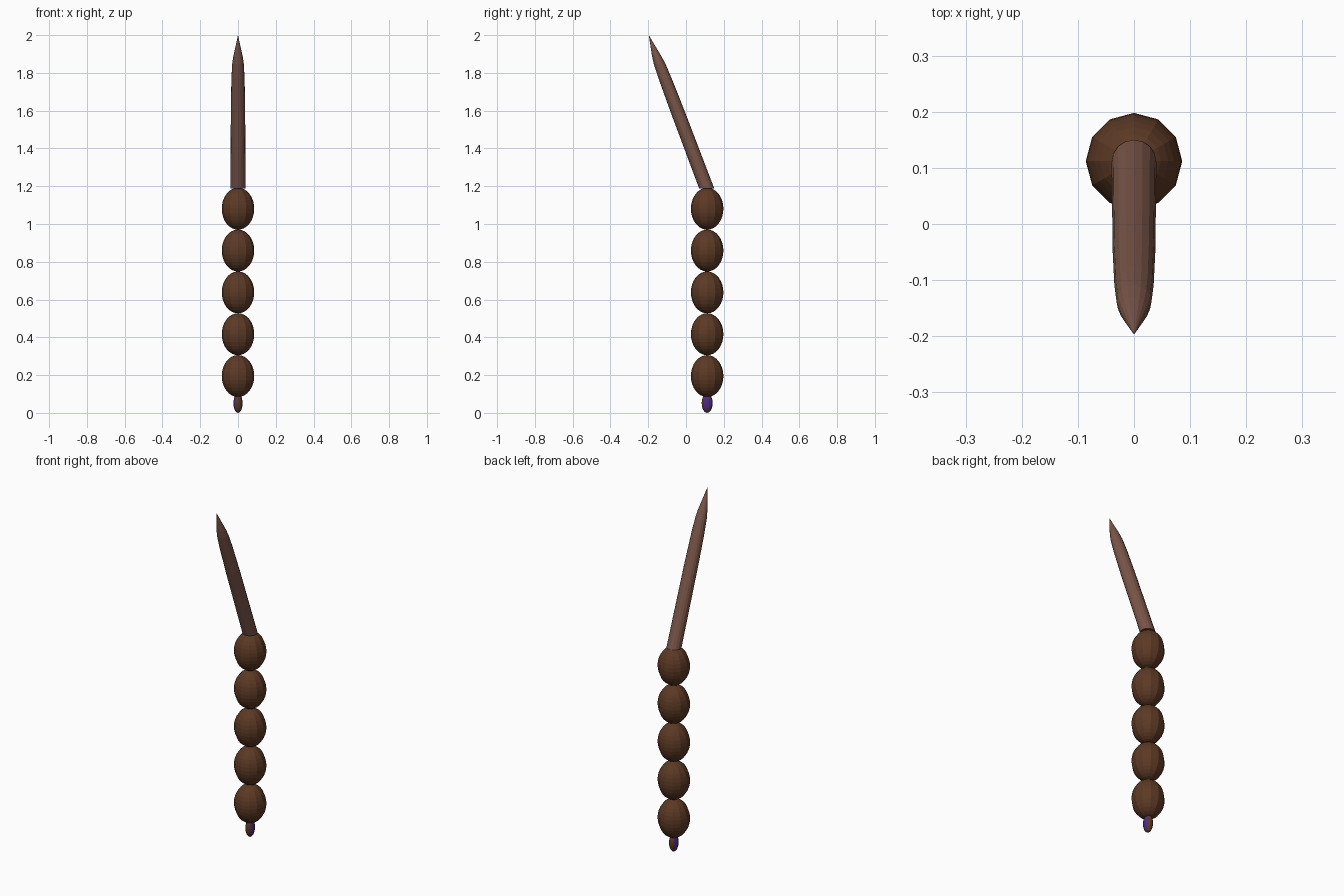
import bpy, bmesh, math
from mathutils import Matrix

cube = bpy.data.objects.get("Cube")
if cube:
    bpy.data.objects.remove(cube, do_unlink=True)


def material(name, rgb):
    mat = bpy.data.materials.new(name)
    mat.use_nodes = True
    mat.diffuse_color = (*rgb, 1)
    mat.node_tree.nodes["Principled BSDF"].inputs["Base Color"].default_value = (*rgb, 1)
    return mat


dark_wood = material("dark_wood", (0.107, 0.041, 0.018))
light_wood = material("light_wood", (0.191, 0.091, 0.065))
purple = material("purple_gem", (0.075, 0.025, 0.22))


def finish(name, bm, *mats):
    mesh = bpy.data.meshes.new(name)
    bmesh.ops.recalc_face_normals(bm, faces=bm.faces)
    bm.to_mesh(mesh)
    bm.free()
    for mat in mats:
        mesh.materials.append(mat)
    obj = bpy.data.objects.new(name, mesh)
    bpy.context.collection.objects.link(obj)
    return obj


def ellipsoid(center, radii, segments, rings):
    bm = bmesh.new()
    bmesh.ops.create_uvsphere(bm, u_segments=segments, v_segments=rings, radius=1)
    bm.transform(Matrix.Translation(center) @ Matrix.Diagonal((*radii, 1)))
    return bm


AXIS_Y = 0.112

# Grip: a stack of five egg-shaped beads
for i in range(5):
    z = 0.195 + 0.2215 * i
    finish(f"grip_bead_{i + 1}", ellipsoid((0, AXIS_Y, z), (0.086, 0.086, 0.111), 12, 16), dark_wood)

# Pommel: small drop with a purple inlay on its left and right faces
bm = ellipsoid((0, AXIS_Y, 0.052), (0.024, 0.029, 0.052), 16, 12)
for f in bm.faces:
    c = f.calc_center_median()
    f.material_index = int(abs(c.x) > 0.015)
finish("pommel", bm, dark_wood, purple)

# Shaft: tapered pointed rod leaning forward, with level rings
base_z, lean, sides = 1.187, -0.378, 16
profile = [(0, 0.04), (0.42, 0.038), (0.58, 0.035), (0.66, 0.031), (0.7, 0.025)]
bm = bmesh.new()
rings = []
for h, r in profile:
    rings.append([bm.verts.new((r * math.cos(a), AXIS_Y - 0.002 + lean * h + r * math.sin(a), base_z + h))
                  for a in (math.tau * k / sides for k in range(sides))])
tip = bm.verts.new((0, -0.197, 2))
bm.faces.new(rings[0])
for k in range(sides):
    n = (k + 1) % sides
    for low, high in zip(rings, rings[1:]):
        bm.faces.new((low[k], low[n], high[n], high[k]))
    bm.faces.new((rings[-1][k], rings[-1][n], tip))
finish("shaft", bm, light_wood)
